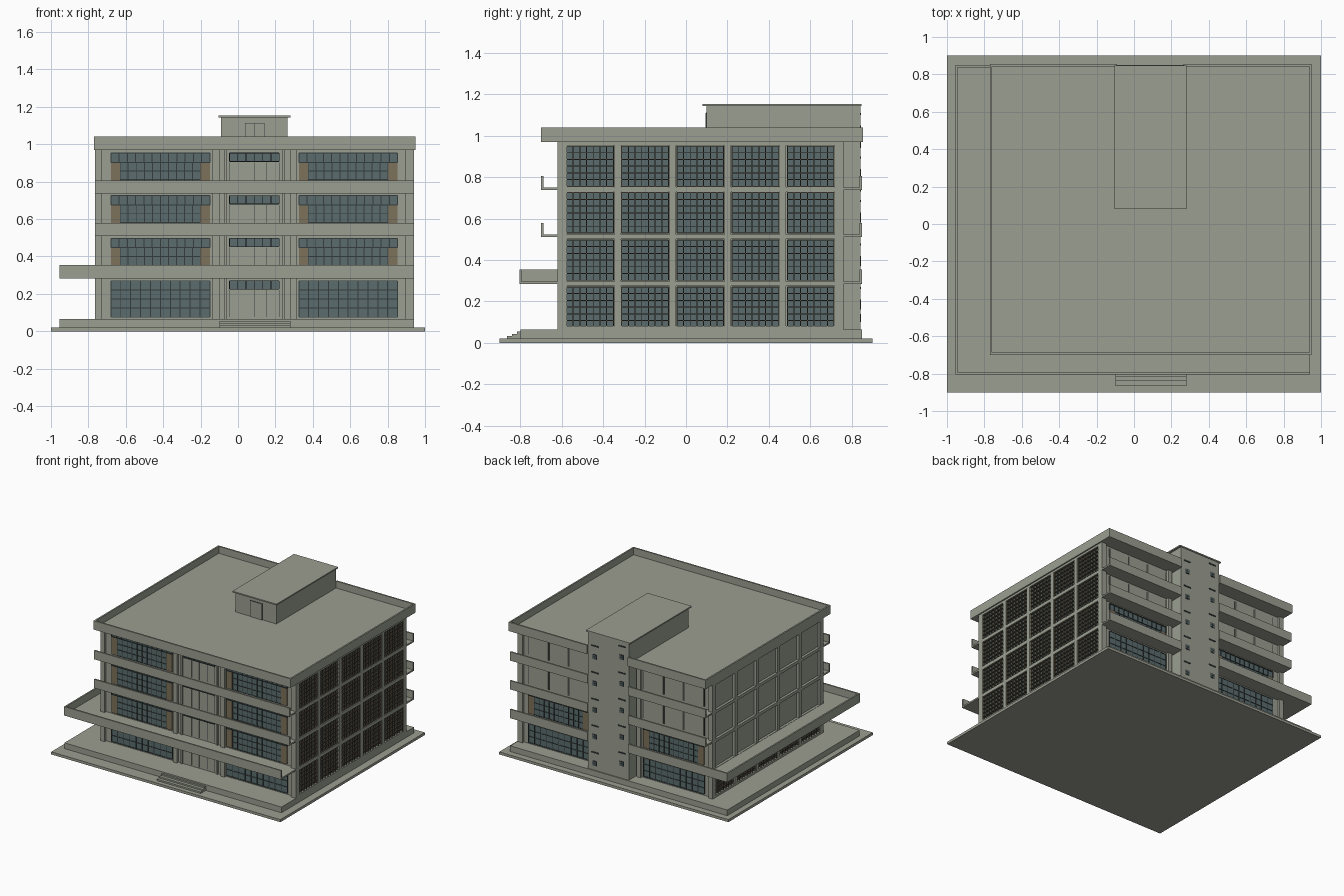
import bpy, bmesh
from mathutils import Matrix, Vector

if "Cube" in bpy.data.objects:
    bpy.data.objects.remove(bpy.data.objects["Cube"])

COLORS = {
    "concrete": (0.33, 0.345, 0.285),
    "glass": (0.105, 0.15, 0.155),
    "dark_frame": (0.035, 0.045, 0.045),
    "wood": (0.20, 0.165, 0.10),
    "dark_wood": (0.09, 0.075, 0.05),
}
MATS = {}
for n, c in COLORS.items():
    MATS[n] = bpy.data.materials.new(n)
    MATS[n].diffuse_color = (*c, 1)

parts = {}


def box(name, x0, x1, y0, y1, z0, z1, mat="concrete"):
    """Add a box to the named part."""
    bm, _ = parts.setdefault(name, (bmesh.new(), mat))
    m = Matrix.Translation(((x0 + x1) / 2, (y0 + y1) / 2, (z0 + z1) / 2))
    m = m @ Matrix.Diagonal((abs(x1 - x0), abs(y1 - y0), abs(z1 - z0), 1))
    bmesh.ops.create_cube(bm, size=1, matrix=m)


# wall planes: axis, position, outward direction
WALLS = {"front": ("y", -0.60, -1), "back": ("y", 0.74, 1),
         "right": ("x", 0.92, 1), "left": ("x", -0.745, -1)}


def on_wall(name, side, u0, u1, z0, z1, depth, mat="concrete", start=-0.002):
    """Add a box standing out from a wall by the given depth."""
    axis, p, s = WALLS[side]
    a, b = sorted((p + s * start, p + s * depth))
    if axis == "y":
        box(name, u0, u1, a, b, z0, z1, mat)
    else:
        box(name, a, b, u0, u1, z0, z1, mat)


def window(side, u0, u1, z0, z1, cols, rows, bar, depth, mat):
    """Glass sheet with a grid of bars."""
    on_wall(side + "_glass", side, u0, u1, z0, z1, 0.003, "glass")
    for i in range(cols + 1):
        u = u0 + (u1 - u0) * i / cols
        on_wall(side + "_window_bars", side, u - bar / 2, u + bar / 2, z0, z1, depth, mat)
    for j in range(rows + 1):
        z = z0 + (z1 - z0) * j / rows
        on_wall(side + "_window_bars", side, u0, u1, z - bar / 2, z + bar / 2, depth, mat)


# ground slab, plinth and steps
box("ground_slab", -1, 1, -0.9, 0.9, 0, 0.02)
box("plinth", -0.955, 0.94, -0.80, 0.85, 0.02, 0.065)
for i in range(3):
    box("entrance_steps", -0.10, 0.28, -0.865 + 0.025 * i, -0.79, 0.02, 0.032 + 0.011 * i)

# main body
box("main_body", -0.745, 0.92, -0.60, 0.74, 0.06, 0.975)

FLOORS = [0.065, 0.285, 0.515, 0.745]
TOPS = [0.27, 0.497, 0.725, 0.953]
WIDE_BAYS = [(-0.68, -0.15), (0.325, 0.853)]

# corner columns and facade columns
for x0, x1 in ((-0.765, -0.73), (0.895, 0.94)):
    for y0, y1 in ((-0.62, -0.575), (0.72, 0.76)):
        box("corner_columns", x0, x1, y0, y1, 0.06, 0.975)
for side in ("front", "back"):
    for u0, u1 in ((-0.135, -0.10), (0.28, 0.315)):
        on_wall("facade_columns", side, u0, u1, 0.06, 0.975, 0.02)
for u0, u1 in ((-0.075, -0.06), (0.235, 0.25)):
    on_wall("facade_columns", "front", u0, u1, 0.06, 0.975, 0.012)

# front and back windows
for k, (f, t) in enumerate(zip(FLOORS, TOPS)):
    zb = f + (0.01 if k == 0 else 0.02)
    for u0, u1 in WIDE_BAYS:
        for side in ("front", "back"):
            if side == "back" and k > 1:
                # plain shutter panels on the upper rear floors
                w = (u1 - u0) / 3
                for i in range(3):
                    a, b = u0 + w * i + 0.006, u0 + w * (i + 1) - 0.006
                    on_wall("rear_shutters", side, a, b, zb, t, 0.006)
                for i in range(4):
                    u = u0 + w * i
                    on_wall("shutter_joints", side, u - 0.002, u + 0.002, zb, t, 0.002, "dark_frame")
                continue
            if k == 0:
                window(side, u0, u1, zb, t, 10, 4, 0.005, 0.006, "dark_frame")
            else:
                # wide top row, narrower lower part between wooden jambs
                window(side, u0, u1, t - 0.05, t, 12, 1, 0.005, 0.008, "dark_frame")
                window(side, u0 + 0.05, u1 - 0.05, zb, t - 0.05, 10, 3, 0.005, 0.006, "dark_frame")
                for a in (u0, u1 - 0.05):
                    on_wall(side + "_jambs", side, a, a + 0.05, zb, t - 0.052, 0.008, "wood")
    # central doors with a glazed transom
    window("front", -0.045, 0.22, t - 0.045, t, 6, 1, 0.004, 0.012, "dark_frame")
    for i in range(4):
        a = -0.045 + 0.06625 * i
        on_wall("front_doors", "front", a + 0.002, a + 0.064, zb, t - 0.05, 0.005)
    for i in range(5):
        u = -0.045 + 0.06625 * i
        on_wall("door_joints", "front", u - 0.001, u + 0.001, zb, t - 0.05, 0.003, "dark_frame")

# side walls: concrete grid with five bays on each floor
for side in ("right", "left"):
    for i in range(6):
        y = -0.595 + 0.2655 * i
        on_wall("side_piers", side, y - 0.015, y + 0.015, 0.06, 0.975, 0.02)
    for z in (0.07, 0.285, 0.512, 0.74, 0.965):
        on_wall("side_beams", side, -0.60, 0.74, z - 0.012, z + 0.012, 0.02)
    for i in range(5):
        y0 = -0.577 + 0.2665 * i
        y1 = y0 + 0.226
        for k, z0 in enumerate((0.075, 0.302, 0.53, 0.755)):
            z1 = z0 + 0.195
            if side == "right" or k == 0:
                # sun-screen grid in front of the glass
                window(side, y0, y1, z0, z1, 7, 6, 0.0045, 0.016, "dark_wood")
            else:
                on_wall("left_panel_joints", side, y0, y1, z0, z1, 0.002, "dark_frame")
                on_wall("left_panels", side, y0 + 0.003, y1 - 0.003, z0 + 0.003, z1 - 0.003, 0.005)

# stair tower with roof cap, roof door and rear windows
box("stair_tower", -0.09, 0.265, 0.10, 0.842, 0.06, 1.145)
box("tower_roof", -0.105, 0.28, 0.08, 0.848, 1.143, 1.153)
box("roof_door_joints", 0.038, 0.142, 0.097, 0.101, 0.98, 1.113, "dark_frame")
for a in (0.041, 0.0915):
    box("roof_door", a, a + 0.0475, 0.095, 0.101, 0.98, 1.11)
for k in range(5):
    for x, z in ((-0.03, 0.18 + 0.21 * k), (0.205, 0.12 + 0.21 * k)):
        box("tower_window_frames", x - 0.019, x + 0.019, 0.84, 0.844, z - 0.019, z + 0.019, "dark_frame")
        for dx in (-0.008, 0.008):
            for dz in (-0.008, 0.008):
                box("tower_panes", x + dx - 0.006, x + dx + 0.006, 0.84, 0.846,
                    z + dz - 0.006, z + dz + 0.006, "glass")
        zs = z + 0.085
        if zs < 1.13:
            box("tower_slots", x - 0.03, x + 0.03, 0.84, 0.846, zs - 0.005, zs + 0.005, "dark_frame")

# balconies on the two upper levels, open at the ends
T = 0.012
REAR_SPANS = ((-0.765, -0.09), (0.265, 0.94))
for z in (0.51, 0.737):
    box("front_balconies", -0.765, 0.94, -0.70, -0.595, z, z + 0.012)
    box("front_balconies", -0.765, 0.94, -0.70, -0.70 + T, z, z + 0.069)
    for x0, x1 in REAR_SPANS:
        box("rear_balconies", x0, x1, 0.735, 0.85, z, z + 0.012)
        box("rear_balconies", x0, x1, 0.85 - T, 0.85, z, z + 0.069)

# wide canopy terrace wrapping the front, left and rear
Z0, Z1 = 0.283, 0.353
box("canopy_terrace", -0.955, 0.94, -0.805, -0.595, Z0, Z0 + 0.012)
box("canopy_terrace", -0.955, -0.74, -0.60, 0.85, Z0, Z0 + 0.012)
box("canopy_parapet", -0.955, 0.94, -0.805, -0.805 + T, Z0, Z1)
box("canopy_parapet", -0.955, -0.955 + T, -0.805, 0.85, Z0, Z1)
for x0, x1 in ((-0.955, -0.09), (0.265, 0.94)):
    box("canopy_terrace", x0, x1, 0.735, 0.85, Z0, Z0 + 0.012)
    box("canopy_parapet", x0, x1, 0.85 - T, 0.85, Z0, Z1)

# roof deck and parapet
box("roof_deck", -0.77, 0.95, -0.70, 0.84, 0.97, 0.985)
box("roof_parapet", -0.77, 0.95, -0.70, -0.70 + T, 0.97, 1.04)
for x in (-0.77, 0.95 - T):
    box("roof_parapet", x, x + T, -0.70, 0.855, 0.97, 1.04)
for x0, x1 in ((-0.77, -0.09), (0.265, 0.95)):
    box("roof_parapet", x0, x1, 0.855 - T, 0.855, 0.97, 1.04)
    box("roof_deck", x0, x1, 0.83, 0.85, 0.97, 0.985)

# turn every part into an object
for name, (bm, mat) in parts.items():
    me = bpy.data.meshes.new(name)
    bm.to_mesh(me)
    bm.free()
    me.materials.append(MATS[mat])
    bpy.context.collection.objects.link(bpy.data.objects.new(name, me))

for m in bpy.data.materials:
    if m.users and not m.is_grease_pencil:
        m.use_nodes = True
        m.node_tree.nodes["Principled BSDF"].inputs["Base Color"].default_value = m.diffuse_color
